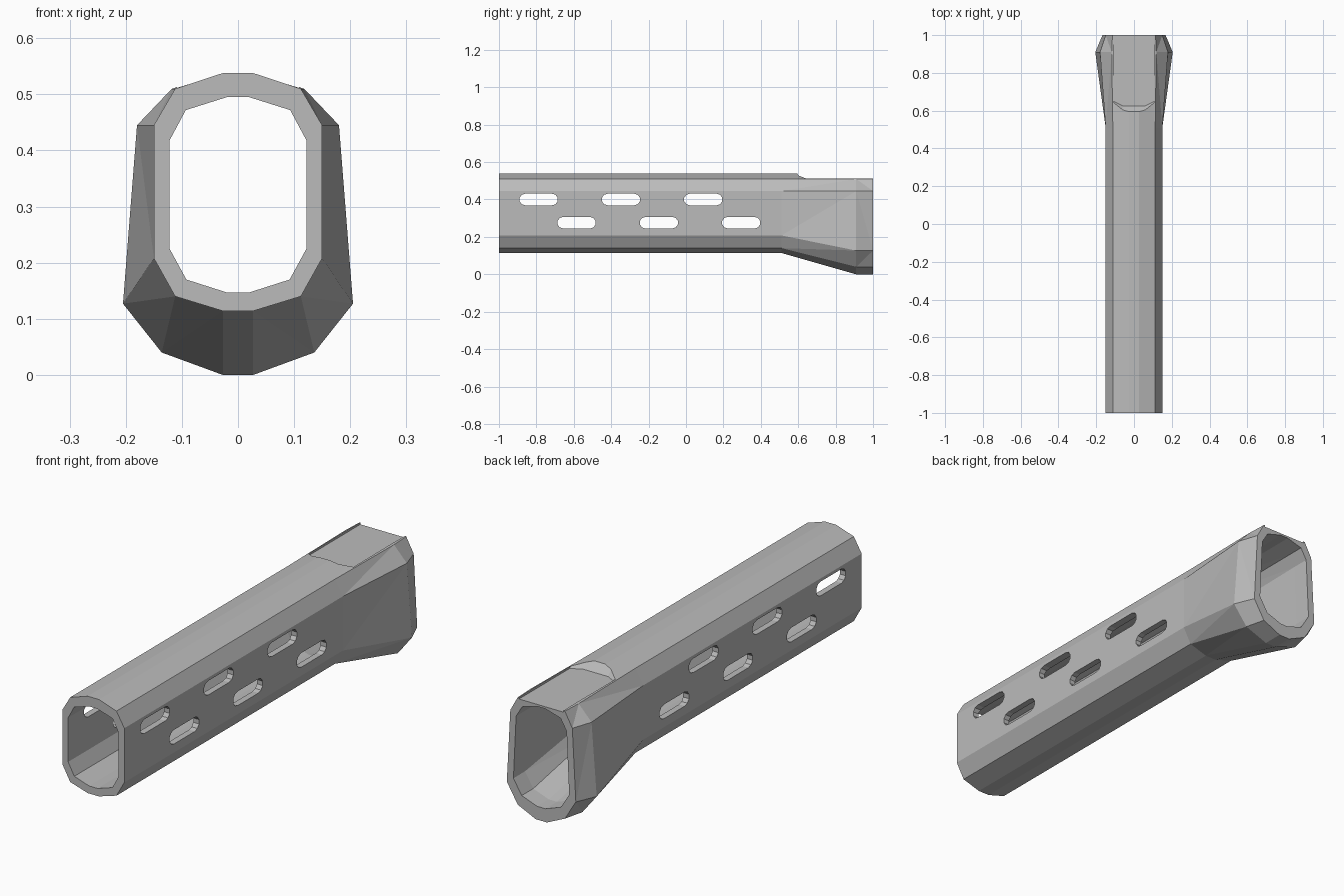
import bpy, bmesh
from math import sin, cos, pi

cube = bpy.data.objects.get("Cube")
if cube:
    bpy.data.objects.remove(cube, do_unlink=True)

grey = bpy.data.materials.new("plain_grey")
grey.use_nodes = True
grey.diffuse_color = (0.5, 0.5, 0.5, 1)
grey.node_tree.nodes["Principled BSDF"].inputs["Base Color"].default_value = (0.5, 0.5, 0.5, 1)


def make_object(name, bm):
    bmesh.ops.recalc_face_normals(bm, faces=bm.faces)
    mesh = bpy.data.meshes.new(name)
    bm.to_mesh(mesh)
    bm.free()
    mesh.materials.append(grey)
    obj = bpy.data.objects.new(name, mesh)
    bpy.context.scene.collection.objects.link(obj)
    return obj


def bridge(bm, a, b):
    for i in range(len(a)):
        j = (i + 1) % len(a)
        bm.faces.new((a[i], a[j], b[j], b[i]))


def ring(bm, half, y):
    """Mirror a half profile (top to bottom, x > 0) into a closed ring."""
    pts = half + [(-x, z) for x, z in reversed(half)]
    return [bm.verts.new((x, y, z)) for x, z in pts]


def prism(name, bottom, top):
    bm = bmesh.new()
    a, b = [[bm.verts.new(p) for p in loop] for loop in (bottom, top)]
    bridge(bm, a, b)
    bm.faces.new(a)
    bm.faces.new(b)
    obj = make_object(name, bm)
    obj.hide_render = True
    return obj


# Tube sections: straight body, flared mouth, pulled-in end
body = [(.027, .538), (.112, .51), (.15, .445), (.15, .208), (.112, .14), (.027, .114)]
flare = [(.027, .538), (.118, .51), (.18, .445), (.205, .127), (.136, .04), (.027, 0)]
lip = [(.027, .538), (.114, .51), (.15, .445), (.167, .127), (.114, .04), (.027, 0)]
bore = [(.02, .495), (.093, .472), (.122, .418), (.122, .225), (.092, .17), (.02, .147)]
mouth = [(.02, .495), (.093, .474), (.122, .425), (.135, .15), (.095, .085), (.02, .058)]

bm = bmesh.new()
outside = [ring(bm, p, y) for p, y in ((body, -1), (body, .51), (flare, .91), (lip, 1))]
inside = [ring(bm, p, y) for p, y in ((bore, -1), (bore, .51), (mouth, .92), (mouth, 1))]
loop = outside + inside[::-1]
for a, b in zip(loop, loop[1:] + loop[:1]):
    bridge(bm, a, b)
bmesh.ops.triangulate(bm, faces=[f for f in bm.faces if f.calc_center_median().y > .52])
handguard = make_object("handguard_tube", bm)

# Staggered slots through both walls
cutters = []
for row, (z, start) in enumerate(((.40, -.788), (.276, -.585))):
    for k in range(3):
        yc = start + k * .44
        outline = []
        for end in (1, -1):
            for i in range(6):
                t = -pi / 2 + pi * i / 5
                outline.append((yc + end * (.072 + .031 * cos(t)), z + end * .031 * sin(t)))
        cutters.append(prism(f"slot_cutter_{row}_{k}",
                             [(-.3, y, h) for y, h in outline],
                             [(.3, y, h) for y, h in outline]))

# Shallow recess in the top with a sloped front edge
plan = [(.108, 1.1), (.108, .65), (.06, .625), (-.06, .625), (-.108, .65), (-.108, 1.1)]
cutters.append(prism("recess_cutter",
                     [(x, y, .504) for x, y in plan],
                     [(x * 1.02, y if y > 1 else y - .05, .56) for x, y in plan]))

bpy.context.view_layer.objects.active = handguard
for cutter in cutters:
    mod = handguard.modifiers.new(cutter.name, "BOOLEAN")
    mod.operation = "DIFFERENCE"
    mod.solver = "EXACT"
    mod.object = cutter
    bpy.ops.object.modifier_apply(modifier=mod.name)
for cutter in cutters:
    bpy.data.objects.remove(cutter, do_unlink=True)
